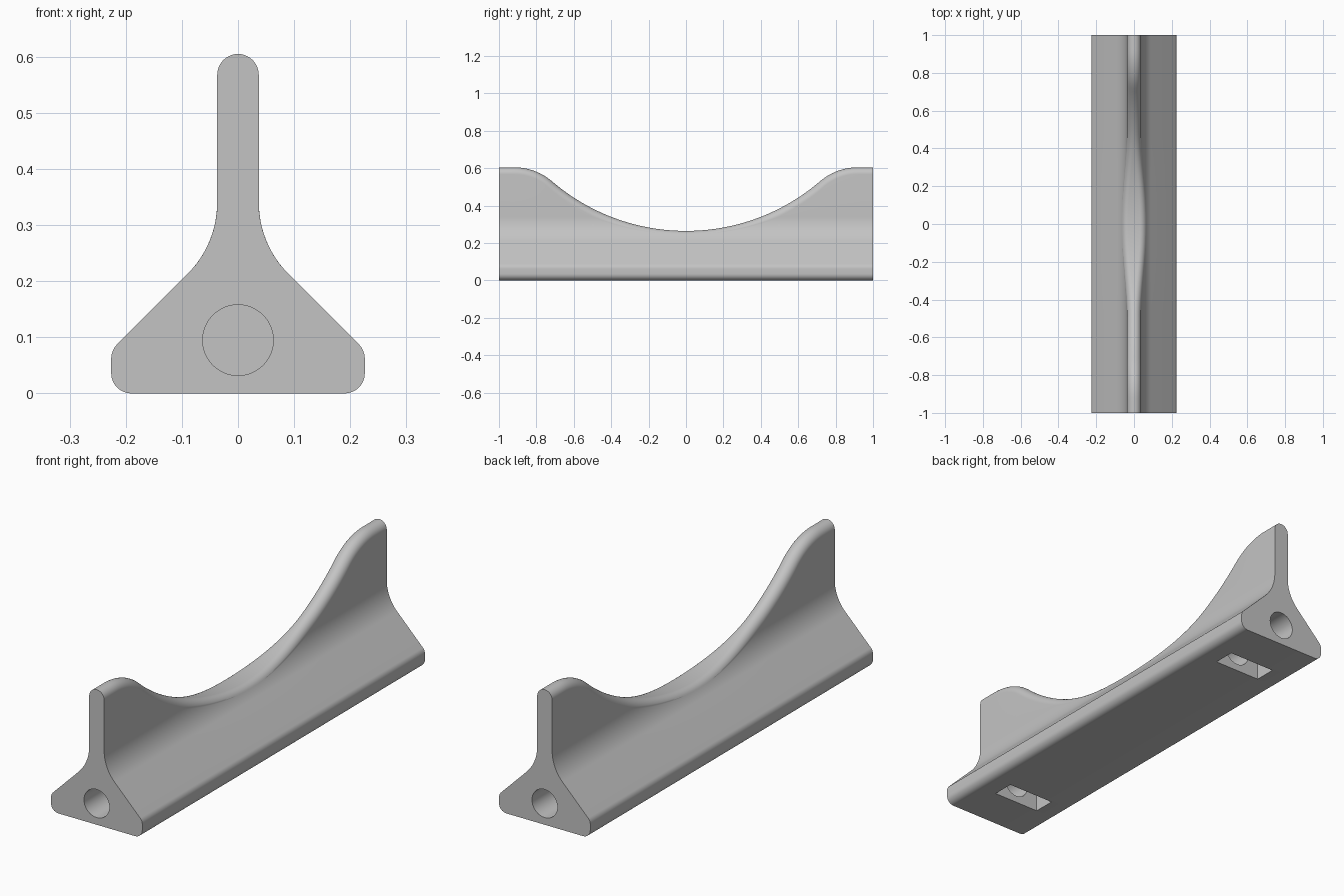
import bpy, bmesh
from math import sin, cos, asin, sqrt, pi, radians
from mathutils import Vector

if "Cube" in bpy.data.objects:
    bpy.data.objects.remove(bpy.data.objects["Cube"])

HALF_W = 0.226           # half width of the foot
WEB = 0.037              # half thickness of the web and its edge radius
SLOPE = 0.303            # the 45 degree flank follows x + z = SLOPE
BLEND = 0.18             # radius between flank and web
CORNER = 0.036           # foot corner radius
LOW, TOP = 0.265, 0.605  # saddle height at the middle and at the ends
DIP, CREST = 1.1, 0.31   # saddle arc radius and crest arc radius

BX = WEB + BLEND                              # blend arc centre
BZ = SLOPE - WEB + BLEND * (sqrt(2) - 1)
REACH = sqrt((DIP + CREST) ** 2 - (DIP + CREST - TOP + LOW) ** 2)
BEND = REACH * DIP / (DIP + CREST)            # where dip meets crest

grey = bpy.data.materials.new("plain grey")
grey.use_nodes = True
colour = (0.55, 0.55, 0.55, 1)
grey.diffuse_color = colour
grey.node_tree.nodes["Principled BSDF"].inputs["Base Color"].default_value = colour


def arc(cx, cz, r, start, end, n, stretch=1):
    steps = [start + (end - start) * i / n for i in range(n + 1)]
    return [(cx + r * cos(t), cz + r * stretch * sin(t)) for t in steps]


def crest(y):
    """Height of the top edge and the cosine of its slope."""
    y = abs(y)
    if y < BEND:
        c = sqrt(DIP ** 2 - y ** 2)
        return LOW + DIP - c, c / DIP
    if y < REACH:
        c = sqrt(CREST ** 2 - (REACH - y) ** 2)
        return TOP - CREST + c, c / CREST
    return TOP, 1


def section(y):
    """Closed cross-section at one station along the body."""
    h, slope_cos = crest(y)
    stretch = 1 / slope_cos
    zc = h - WEB * stretch
    phi = asin(max(0, BZ - zc) / (BLEND + WEB))
    cx = BX - (BLEND + WEB) * cos(phi)
    shoulder = SLOPE - HALF_W - CORNER * (sqrt(2) - 1)
    half = arc(HALF_W - CORNER, CORNER, CORNER, -pi / 2, 0, 8)
    half += arc(HALF_W - CORNER, shoulder, CORNER, 0, pi / 4, 6)
    half += arc(BX, BZ, BLEND, 1.25 * pi, pi + phi, 14)
    half += arc(cx, zc, WEB, phi, pi / 2, 10, stretch)
    return half + [(-x, z) for x, z in reversed(half)]


def finish(name, bm):
    bmesh.ops.remove_doubles(bm, verts=bm.verts, dist=1e-5)
    bmesh.ops.recalc_face_normals(bm, faces=bm.faces)
    mesh = bpy.data.meshes.new(name)
    bm.to_mesh(mesh)
    bm.free()
    mesh.materials.append(grey)
    obj = bpy.data.objects.new(name, mesh)
    bpy.context.collection.objects.link(obj)
    return obj


def loft(name, stations):
    """Skin a list of (y, outline) stations and cap both ends."""
    bm = bmesh.new()
    rings = [[bm.verts.new((x, y, z)) for x, z in pts] for y, pts in stations]
    for a, b in zip(rings, rings[1:]):
        for i in range(len(a)):
            bm.faces.new((a[i - 1], a[i], b[i], b[i - 1]))
    bm.faces.new(rings[0])
    bm.faces.new(rings[-1])
    return finish(name, bm)


# Saddle body
count = 100
body = loft("saddle_body", [(y, section(y)) for y in
                            [-1 + 2 * i / count for i in range(count + 1)]])

# Bolt holes in the ends and nut pockets in the underside
HOLE_Z, POCKET = 0.095, 0.117
bore = arc(0, HOLE_Z, 0.063, 0, 2 * pi, 48)[:-1]
nut = [(-POCKET, -0.1), (POCKET, -0.1)]
nut += arc(0, HOLE_Z, POCKET / cos(pi / 6), pi / 6, 5 * pi / 6, 2)
cutters = []
for side, word in ((-1, "front"), (1, "back")):
    cutters.append(loft(word + "_bolt_hole_cutter", [(side * 0.5, bore), (side * 1.1, bore)]))
    cutters.append(loft(word + "_nut_pocket_cutter", [(side * 0.7, nut), (side * 0.8, nut)]))

bpy.context.view_layer.objects.active = body
body.select_set(True)
for cutter in cutters:
    mod = body.modifiers.new(cutter.name, "BOOLEAN")
    mod.operation = "DIFFERENCE"
    mod.solver = "EXACT"
    mod.object = cutter
    bpy.ops.object.modifier_apply(modifier=mod.name)
for cutter in cutters:
    bpy.data.objects.remove(cutter)

bpy.ops.object.shade_smooth_by_angle(angle=radians(30))
